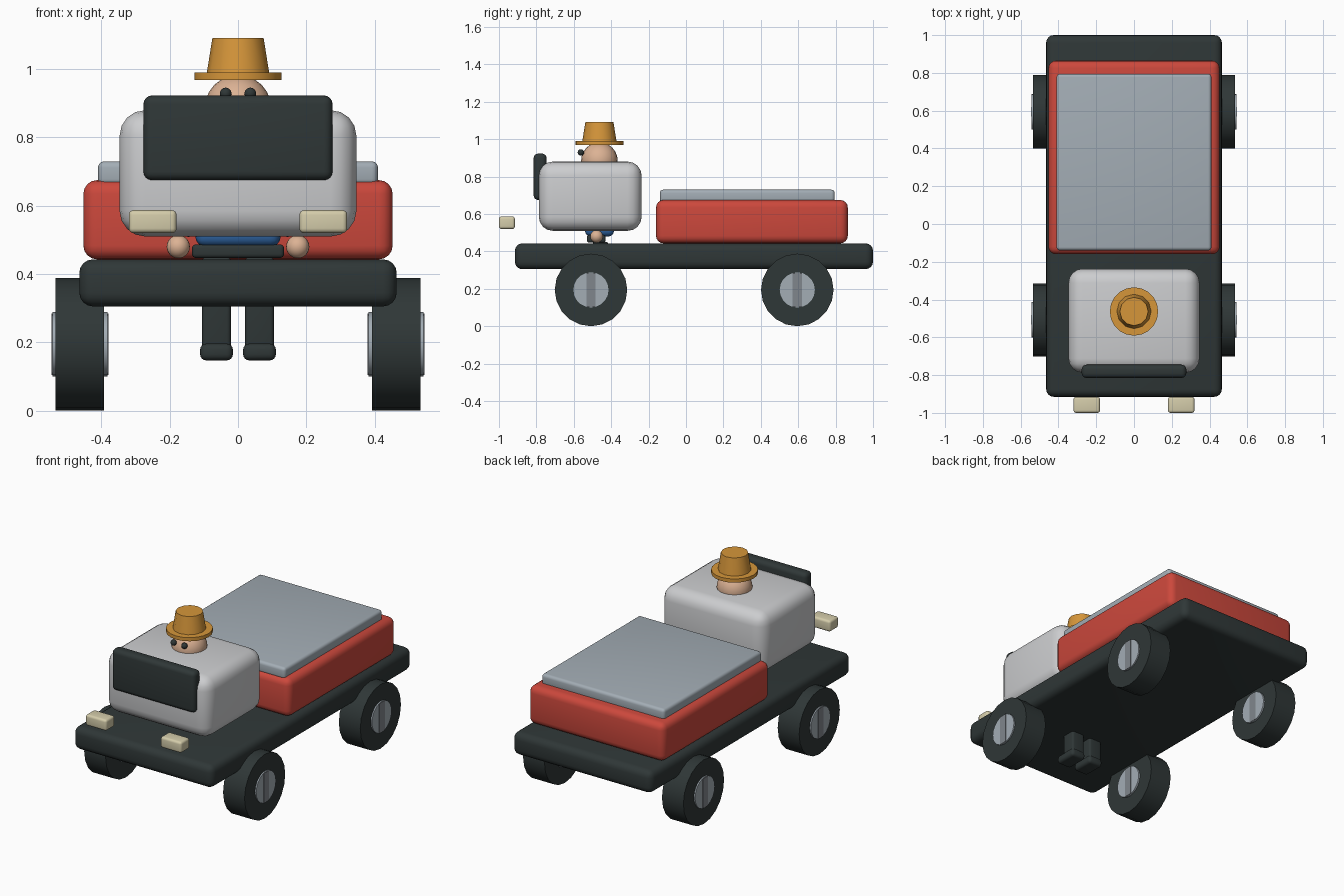
import bpy
import math
from mathutils import Vector

if "Cube" in bpy.data.objects:
    bpy.data.objects.remove(bpy.data.objects["Cube"], do_unlink=True)


def material(name, r, g, b):
    """Flat colour given as 0-255 screen values, stored as linear."""
    lin = [((c / 255 + 0.055) / 1.055) ** 2.4 for c in (r, g, b)] + [1]
    m = bpy.data.materials.new(name)
    m.use_nodes = True
    m.diffuse_color = lin
    m.node_tree.nodes["Principled BSDF"].inputs["Base Color"].default_value = lin
    return m


DARK = material("charcoal", 47, 55, 55)
RED = material("red", 204, 72, 60)
GREY = material("cover grey", 163, 173, 181)
WHITE = material("cab white", 204, 205, 207)
CREAM = material("lamp cream", 212, 204, 170)
STEEL = material("hub steel", 128, 134, 140)
TAN = material("hat tan", 214, 150, 58)
SKIN = material("skin", 220, 178, 148)
BLUE = material("shirt blue", 48, 102, 165)


def finish(name, mat, angle=40):
    ob = bpy.context.object
    ob.name = name
    ob.data.materials.append(mat)
    bpy.ops.object.shade_smooth_by_angle(angle=math.radians(angle))
    return ob


def box(name, mat, x, y, z, bevel):
    """Rounded box from (min, max) ranges."""
    spans = (x, y, z)
    bpy.ops.mesh.primitive_cube_add(size=1, location=[(a + b) / 2 for a, b in spans])
    ob = bpy.context.object
    ob.scale = [b - a for a, b in spans]
    bpy.ops.object.transform_apply(location=False, rotation=False, scale=True)
    if bevel:
        mod = ob.modifiers.new("rounding", "BEVEL")
        mod.width = bevel
        mod.segments = 4
        bpy.ops.object.modifier_apply(modifier=mod.name)
    return finish(name, mat)


def tube(name, mat, start, end, r1, r2, sides):
    """Cylinder or cone between two points."""
    a, b = Vector(start), Vector(end)
    bpy.ops.mesh.primitive_cone_add(vertices=sides, radius1=r1, radius2=r2,
                                    depth=(b - a).length, location=(a + b) / 2,
                                    rotation=(b - a).to_track_quat("Z", "Y").to_euler())
    return finish(name, mat)


def ball(name, mat, loc, r):
    bpy.ops.mesh.primitive_uv_sphere_add(segments=20, ring_count=12, radius=r, location=loc)
    return finish(name, mat)


# Truck body
box("chassis", DARK, (-.465, .465), (-.915, 1), (.305, .443), .04)
box("cargo_box", RED, (-.453, .453), (-.16, .865), (.443, .675), .04)
box("cargo_cover", GREY, (-.41, .41), (-.14, .795), (.66, .73), .018)
box("cab", WHITE, (-.347, .347), (-.787, -.237), (.51, .88), .075)
box("windscreen", DARK, (-.277, .277), (-.815, -.745), (.675, .923), .025)

# Driver
Y = -.463
ball("head", SKIN, (0, Y, .885), .098)
tube("hat_brim", TAN, (0, Y, .968), (0, Y, .99), .128, .128, 20)
tube("hat_crown", TAN, (0, Y, .985), (0, Y, 1.092), .092, .075, 12)
box("torso", BLUE, (-.125, .125), (-.54, -.385), (.48, .8), .03)
box("belt", DARK, (-.135, .135), (-.53, -.43), (.447, .487), .012)

# Mirrored parts
for side, s in (("left", 1), ("right", -1)):
    def span(a, b):
        return tuple(sorted((s * a, s * b)))

    box(side + "_headlight", CREAM, span(.18, .32), (-1, -.915), (.52, .587), .014)
    ball(side + "_eye", DARK, (s * .036, -.562, .929), .017)
    ball(side + "_hand", SKIN, (s * .175, -.478, .48), .034)
    tube(side + "_arm", BLUE, (s * .172, -.465, .515), (s * .12, -.46, .74), .03, .04, 12)
    box(side + "_leg", DARK, span(.021, .105), (-.5, -.415), (.17, .45), .012)
    box(side + "_foot", DARK, span(.015, .111), (-.55, -.41), (.147, .196), .018)

    for end, y in (("front", -.508), ("rear", .595)):
        label = side + "_" + end
        tube(label + "_wheel", DARK, (s * .392, y, .194), (s * .535, y, .194), .194, .194, 20)
        tube(label + "_hub", GREY, (s * .382, y, .194), (s * .543, y, .194), .094, .094, 20)
        box(label + "_hub_bar", STEEL, span(.542, .546), (y - .025, y + .025),
            (.104, .284), 0)
        box(label + "_inner_hub_bar", STEEL, span(.379, .383), (y - .025, y + .025),
            (.104, .284), 0)
